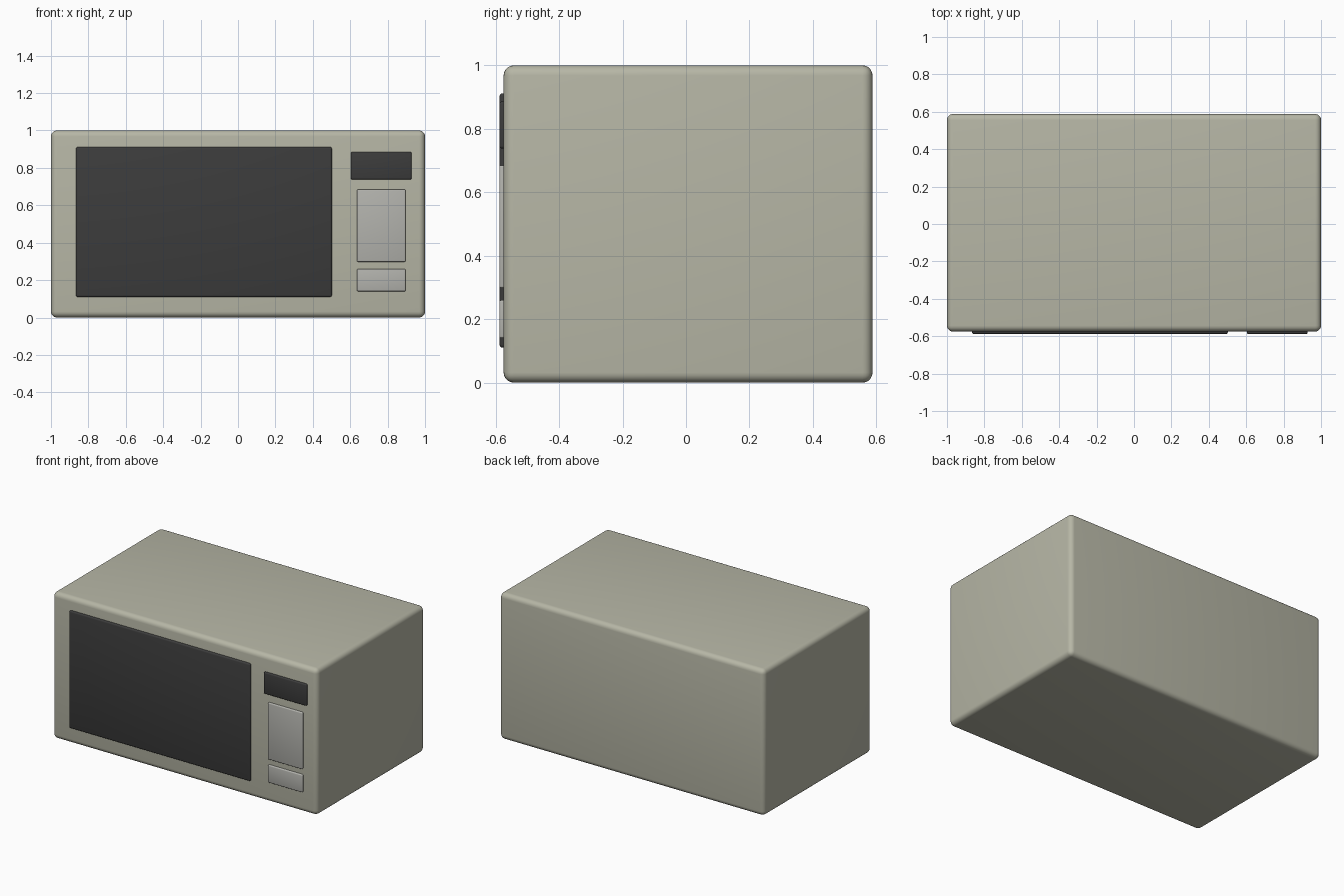
import bpy

if "Cube" in bpy.data.objects:
    bpy.data.objects.remove(bpy.data.objects["Cube"])


def material(name, rgb):
    m = bpy.data.materials.new(name)
    m.diffuse_color = (*rgb, 1)
    m.use_nodes = True
    m.node_tree.nodes["Principled BSDF"].inputs["Base Color"].default_value = m.diffuse_color
    return m


def rounded_box(name, x, y, z, radius, mat, segments=4):
    # Box given by its (min, max) range on each axis, with rounded edges
    ranges = (x, y, z)
    bpy.ops.mesh.primitive_cube_add(size=1, location=[(a + b) / 2 for a, b in ranges])
    ob = bpy.context.object
    ob.name = name
    ob.scale = [b - a for a, b in ranges]
    bpy.ops.object.transform_apply(location=False, rotation=False, scale=True)
    bevel = ob.modifiers.new("rounding", 'BEVEL')
    bevel.width = radius
    bevel.segments = segments
    bpy.ops.object.modifier_apply(modifier=bevel.name)
    bpy.ops.object.shade_smooth_by_angle()
    ob.data.materials.append(mat)
    return ob


casing_mat = material("casing_beige", (0.47, 0.47, 0.38))
dark_mat = material("dark_glass", (0.045, 0.045, 0.045))
button_mat = material("button_grey", (0.45, 0.45, 0.42))

FRONT, BACK = -0.575, 0.588
PANEL = (-0.588, FRONT + 0.03)   # panels are sunk into the casing front

# Main casing
rounded_box("casing", (-1, 1), (FRONT, BACK), (0, 1), 0.032, casing_mat, 5)

# Door window and display
rounded_box("door_window", (-0.866, 0.502), PANEL, (0.11, 0.912), 0.01, dark_mat, 3)
rounded_box("display", (0.603, 0.928), PANEL, (0.738, 0.886), 0.008, dark_mat, 3)

# Keypad and door release button
rounded_box("keypad", (0.636, 0.896), PANEL, (0.298, 0.685), 0.006, button_mat, 3)
rounded_box("door_button", (0.636, 0.896), PANEL, (0.14, 0.26), 0.006, button_mat, 3)
